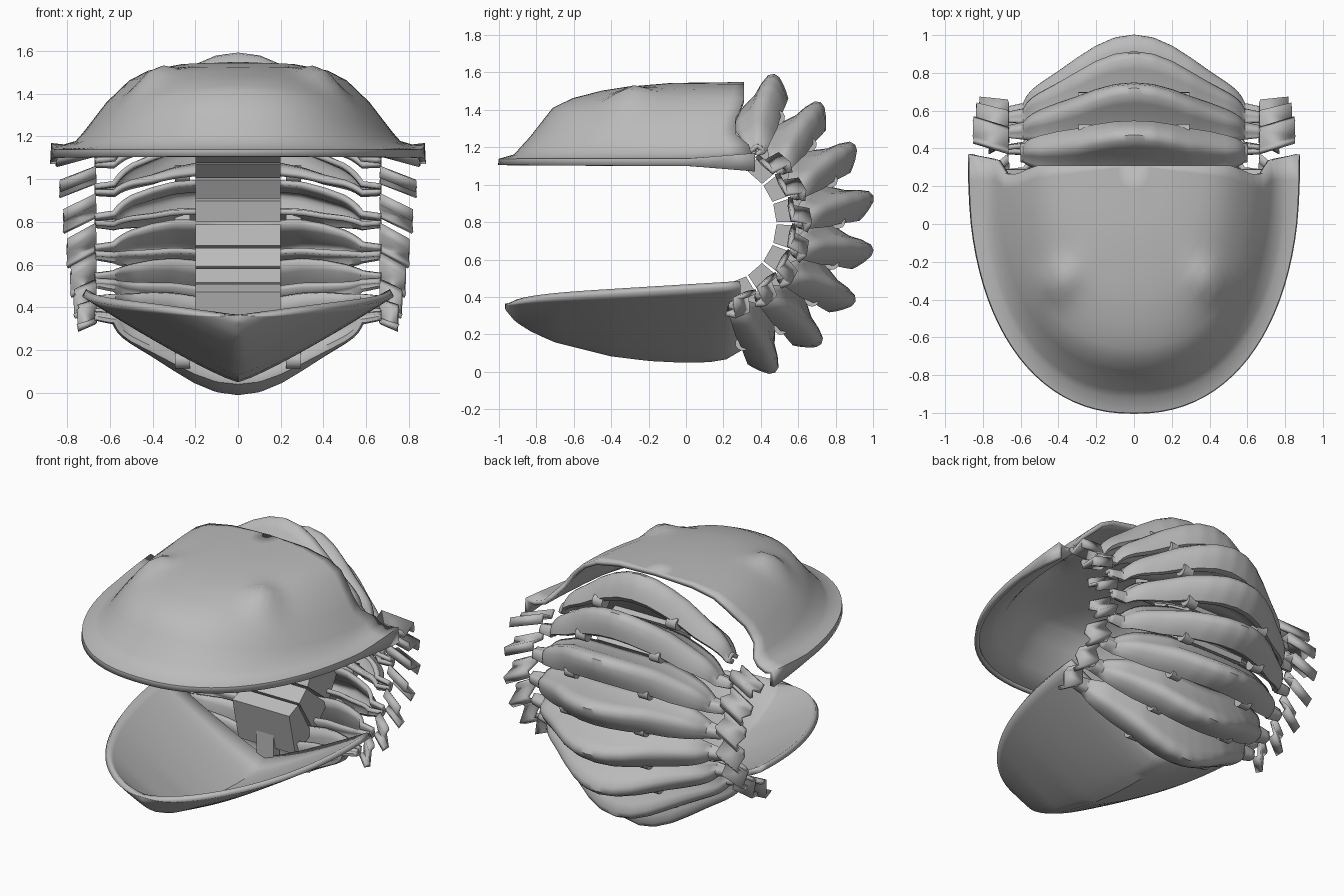
import bpy, bmesh
from math import sin, cos, pi, radians, exp
from mathutils import Matrix

cube = bpy.data.objects.get("Cube")
if cube:
    bpy.data.objects.remove(cube, do_unlink=True)

grey = bpy.data.materials.new("shell grey")
grey.use_nodes = True
grey.diffuse_color = (0.5, 0.5, 0.5, 1)
grey.node_tree.nodes["Principled BSDF"].inputs["Base Color"].default_value = (0.5, 0.5, 0.5, 1)

# Centre of the curl in the side plane, and angular spacing of the segments
CY, CZ, STEP, COUNT = 0.155, 0.793, 19.5, 8


def finish(name, bm, thickness=0, angle=35):
    bmesh.ops.remove_doubles(bm, verts=bm.verts, dist=0.0005)
    bmesh.ops.recalc_face_normals(bm, faces=bm.faces)
    mesh = bpy.data.meshes.new(name)
    bm.to_mesh(mesh)
    bm.free()
    mesh.materials.append(grey)
    ob = bpy.data.objects.new(name, mesh)
    bpy.context.collection.objects.link(ob)
    if thickness:
        mod = ob.modifiers.new("thickness", "SOLIDIFY")
        mod.thickness = thickness
        mod.offset = 0
        mod.use_even_offset = False
    bpy.ops.object.select_all(action='DESELECT')
    ob.select_set(True)
    bpy.context.view_layer.objects.active = ob
    bpy.ops.object.shade_smooth_by_angle(angle=radians(angle))
    return ob


def loft(bm, rows):
    grid = [[bm.verts.new(p) for p in row] for row in rows]
    for a, b in zip(grid, grid[1:]):
        for i in range(len(a) - 1):
            bm.faces.new((a[i], a[i + 1], b[i + 1], b[i]))


def interp(table, x):
    for (a, *p), (b, *q) in zip(table, table[1:]):
        if x <= b:
            f = max(0, (x - a) / (b - a))
            return [m + (n - m) * f for m, n in zip(p, q)]
    return table[-1][1:]


def outline(phi, half_width, front, back, power):
    c, s = cos(phi), max(0, sin(phi))
    x = half_width * abs(c) ** (2 / power) * (1 if c > 0 else -1)
    return x, back - (back - front) * s ** (2 / power)


# Head shield: domed half-oval with a rim, eye bumps and a notched rear edge
# Columns: scale, height towards the side, height towards the front
dome = [(0, 1.535, 1.535), (0.3, 1.525, 1.53), (0.48, 1.495, 1.51), (0.58, 1.45, 1.49),
        (0.7, 1.35, 1.45), (0.78, 1.26, 1.4), (0.87, 1.16, 1.25), (0.94, 1.13, 1.15),
        (1, 1.13, 1.13), (1.001, 1.1, 1.105)]
scales = [0, 0.1, 0.2, 0.3, 0.4, 0.48, 0.53, 0.58, 0.64, 0.7, 0.74, 0.78, 0.83,
          0.87, 0.91, 0.94, 1, 1.001]
rows = []
for s in scales:
    row = []
    for i in range(49):
        phi = pi * i / 48
        ox, oy = outline(phi, 0.865, -0.99, 0.31, 2.25)
        x, y = ox * s, 0.31 + (oy - 0.31) * s
        side, front = interp(dome, s)
        z = side + (front - side) * sin(phi) ** 2
        z += 0.06 * exp(-((abs(x) - 0.39) ** 2 + (y + 0.3) ** 2) / 0.009)
        near_back = max(0, 1 - (0.31 - y) / 0.3)
        shift, lift = interp([(0, 0, 0), (0.53, 0, 0), (0.58, -0.04, 0), (0.67, -0.05, 0),
                              (0.72, 0.03, 0), (0.87, 0.06, 0.03)], abs(x))
        row.append((x, y + shift * near_back, z + (lift * near_back if s <= 1 else -lift * near_back)))
    rows.append(row)
bm = bmesh.new()
loft(bm, rows)
finish("head_shield", bm, 0.028, 40)

# Tail shield: bowl with V-shaped sections along a curved keel
keel = [(-0.95, 0.34), (-0.9, 0.28), (-0.82, 0.23), (-0.7, 0.175), (-0.4, 0.1), (-0.2, 0.075),
        (0, 0.065), (0.15, 0.07), (0.22, 0.085), (0.29, 0.13)]
rows = []
for j in range(25):
    phi = pi / 2 * j / 24
    y = 0.29 - 1.24 * sin(phi)
    half = 0.72 * cos(phi)
    rim = 0.395 + 0.075 * (y + 0.95) / 1.24 - 0.03 * sin(phi) ** 10
    bottom, = interp(keel, y)
    rows.append([(half * u, y, bottom + (rim - bottom) * abs(u) ** 1.15)
                 for u in [i / 14 for i in range(-14, 15)]])
bm = bmesh.new()
loft(bm, rows)
finish("tail_shield", bm, 0.035, 40)

# Body segment cross-section: offset along the curl, depth fraction below the crest
section = [(-0.04, 1), (-0.045, 0.7), (-0.06, 0.52), (-0.1, 0.4), (-0.105, 0.31), (-0.085, 0.22),
           (-0.06, 0.12), (-0.025, 0.01), (0, -0.01), (0.02, 0.04), (0.035, 0.22), (0.045, 0.48),
           (0.075, 0.75), (0.1, 1)]
# Stations across the body: x, crest radius, depth, width factor, backward sweep
stations = [(0, 0.845, 0.27, 1, 0), (0.1, 0.83, 0.26, 1, 0), (0.2, 0.785, 0.24, 1, 0),
            (0.3, 0.72, 0.2, 0.97, 0), (0.4, 0.645, 0.15, 0.9, -0.015), (0.5, 0.575, 0.1, 0.72, -0.03),
            (0.55, 0.53, 0.08, 0.55, -0.045), (0.58, 0.47, 0.05, 0.38, -0.06), (0.67, 0.45, 0.03, 0.25, -0.06)]
tip_section = [(-0.06, 0.47), (-0.02, 0.5), (0.015, 0.41), (0.06, 0.42)]


for k in range(COUNT):
    angle = radians(STEP * ((COUNT - 1) / 2 - k))
    place = Matrix.Translation((0, CY, CZ)) @ Matrix.Rotation(angle, 4, 'X')
    label = str(k + 1)

    # Arched ring with side lobes; the first one stops short under the head shield
    bm = bmesh.new()
    reach = 0.67 if k else 0.6
    rows = []
    for x in [i * reach / 30 for i in range(-30, 31)]:
        r, depth, width, sweep = interp(stations, abs(x))
        rows.append([(x, r - depth * f, t * width + sweep) for t, f in section])
    loft(bm, rows)
    finish("body_ring_" + label, bm, 0.025, 45).matrix_world = place

    # Folded side tips
    for side, word in ((1, "left"), (-1, "right")) if k else ():
        bm = bmesh.new()
        out = 0.868 - 0.017 * k
        loft(bm, [[(side * x, r, t + drop) for t, r in tip_section]
                  for x, drop in ((0.665, 0.01), (out, -0.065))])
        finish(word + "_tip_" + label, bm, 0.025, 20).matrix_world = place

    # Central inner wedge, widening outwards so neighbours nearly touch
    bm = bmesh.new()
    bmesh.ops.create_cube(bm, size=1, matrix=Matrix.Translation((0, 0.46, 0)) @ Matrix.Diagonal((0.4, 0.27, 0.14, 1)))
    for v in bm.verts:
        v.co.z *= v.co.y / 0.46
    finish("inner_block_" + label, bm, 0, 20).matrix_world = place

    # Hinge pegs between neighbouring rings
    bm = bmesh.new()
    for x in (-0.26, 0.26):
        bmesh.ops.create_cone(bm, cap_ends=True, segments=12, radius1=0.04, radius2=0.04, depth=0.07,
                              matrix=Matrix.Translation((x, 0.65, -0.1)) @ Matrix.Rotation(pi / 2, 4, 'Y'))
    finish("hinge_pegs_" + label, bm).matrix_world = place

# Narrow stem below the last inner block
bm = bmesh.new()
bmesh.ops.create_cube(bm, size=1, matrix=Matrix.Translation((0, 0.3, 0.26)) @ Matrix.Diagonal((0.12, 0.06, 0.24, 1)))
finish("inner_stem", bm)
